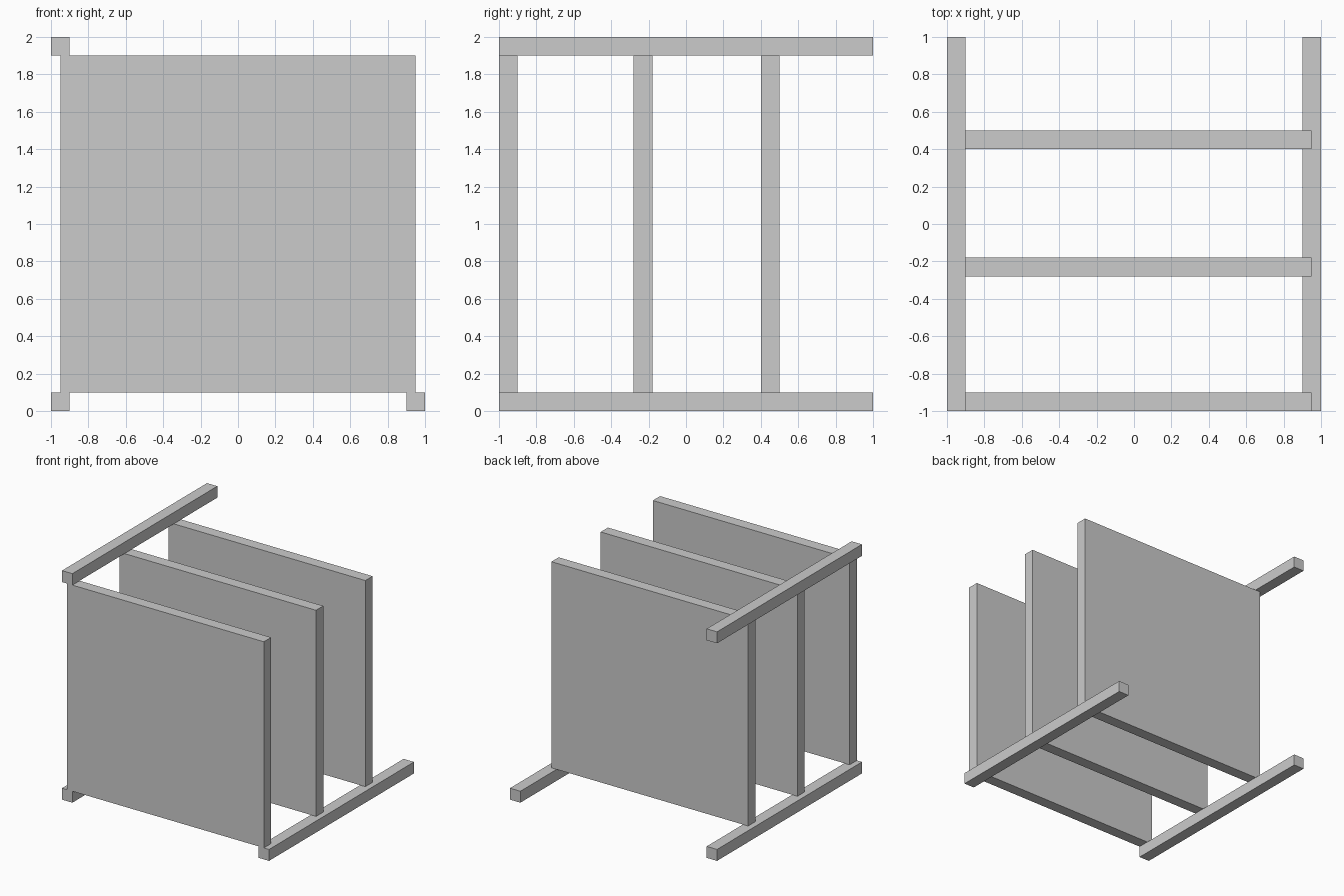
import bpy

if "Cube" in bpy.data.objects:
    bpy.data.objects.remove(bpy.data.objects["Cube"])


def box(name, x, y, z):
    """Axis-aligned box from (min, max) ranges."""
    bpy.ops.mesh.primitive_cube_add(size=1, location=[(a + b) / 2 for a, b in (x, y, z)])
    ob = bpy.context.object
    ob.name = name
    ob.scale = [b - a for a, b in (x, y, z)]
    bpy.ops.object.transform_apply(location=False, rotation=False, scale=True)
    return ob


# Upright panels, front to back
for name, y in (("front_panel", -1.0), ("middle_panel", -0.28), ("back_panel", 0.4)):
    box(name, (-0.95, 0.95), (y, y + 0.1), (0.1, 1.9))

# Long square rails: two at the bottom, one at the top left
for name, x, z in (("bottom_left_rail", -1.0, 0.0),
                   ("bottom_right_rail", 0.9, 0.0),
                   ("top_left_rail", -1.0, 1.9)):
    box(name, (x, x + 0.1), (-1, 1), (z, z + 0.1))
